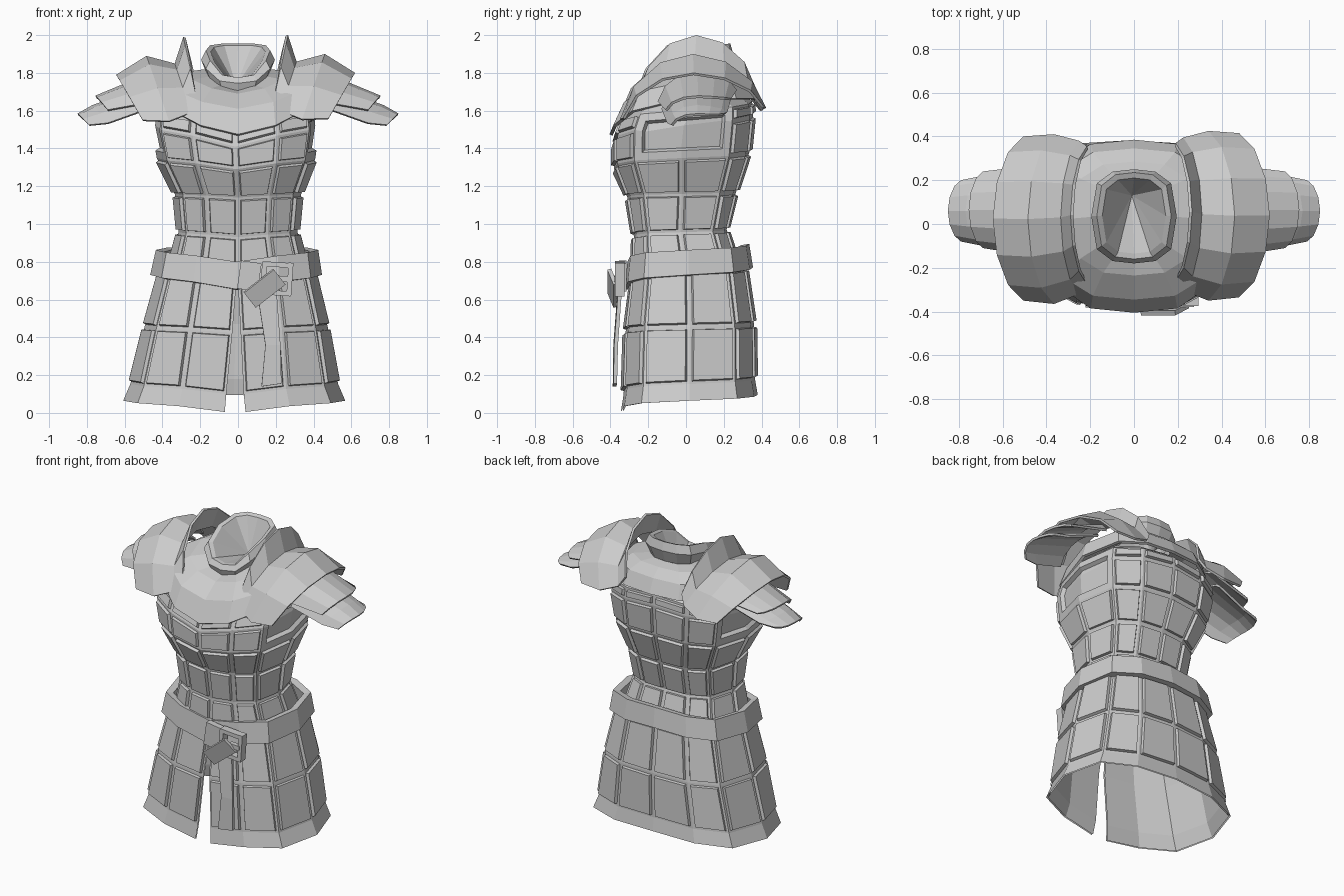
import bpy, bmesh
from math import sin, cos, radians
from mathutils import Vector, Matrix

cube = bpy.data.objects.get("Cube")
if cube:
    bpy.data.objects.remove(cube, do_unlink=True)

steel = bpy.data.materials.new("grey_steel")
steel.use_nodes = True
GREY = (0.6, 0.6, 0.6, 1)
steel.diffuse_color = GREY
steel.node_tree.nodes["Principled BSDF"].inputs["Base Color"].default_value = GREY

# How quickly a section rises from its front height to its back height
EVEN_RISE = [(k / 6) ** 0.6 for k in range(7)]
NECK_RISE = (0, 0.08, 0.5, 0.8, 0.95, 1, 1)
MANTLE_RISE = (0, 0.25, 0.65, 1, 1, 1, 1)


def finish(name, bm, thick=0):
    mesh = bpy.data.meshes.new(name)
    bm.to_mesh(mesh)
    bm.free()
    mesh.materials.append(steel)
    obj = bpy.data.objects.new(name, mesh)
    bpy.context.collection.objects.link(obj)
    if thick:
        mod = obj.modifiers.new("thickness", "SOLIDIFY")
        mod.thickness = thick
        mod.offset = -1
    return obj


def ring(w, front, back, z_front, z_back, shift=0, rise=EVEN_RISE):
    """Twelve-sided body section, starting at the front centre, going to +x."""
    mid, half = (front + back) / 2, (back - front) / 2
    xs = (0, 0.5, 0.87, 1, 0.87, 0.5, 0)
    ys = (-1, -0.95, -0.7, 0, 0.7, 0.95, 1)
    pts = []
    for i in range(12):
        k = i if i <= 6 else 12 - i
        side = 1 if i <= 6 else -1
        z = z_front + (z_back - z_front) * rise[k]
        pts.append(Vector((shift + side * w * xs[k], mid + half * ys[k], z)))
    return pts


def loft(rows, closed=True):
    """Skin rows of points; returns the mesh and its faces by row and column."""
    bm = bmesh.new()
    grid = [[bm.verts.new(p) for p in row] for row in rows]
    n = len(rows[0])
    faces = []
    for a, b in zip(grid, grid[1:]):
        faces.append([bm.faces.new((a[i], a[(i + 1) % n], b[(i + 1) % n], b[i]))
                      for i in range(n if closed else n - 1)])
    return bm, faces, grid


def raise_plates(bm, faces, gap=0.014, height=0.018):
    """Turn each face into a raised plate with a border strip around it."""
    bm.normal_update()
    bmesh.ops.inset_individual(bm, faces=faces, thickness=gap, use_even_offset=True)
    bmesh.ops.inset_individual(bm, faces=faces, thickness=0.004, depth=height, use_even_offset=True)


# Torso with rows of plates and sunken armholes
torso_rows = [ring(*r) for r in (
    (0.362, -0.28, 0.27, 0.74, 0.80),
    (0.315, -0.275, 0.215, 0.93, 0.97),
    (0.335, -0.31, 0.265, 1.14, 1.17),
    (0.42, -0.38, 0.335, 1.29, 1.38, -0.01),
    (0.45, -0.38, 0.355, 1.41, 1.58, -0.015),
    (0.44, -0.345, 0.35, 1.51, 1.65, -0.015),
    (0.36, -0.27, 0.28, 1.58, 1.70))]
bm, faces, grid = loft(torso_rows)
bm.faces.new(grid[-1])
armholes = [[faces[r][c] for r in (3, 4) for c in cols] for cols in ((2, 3), (8, 9))]
holes = armholes[0] + armholes[1]
raise_plates(bm, [f for row in faces[:5] for f in row if f not in holes])
for hole in armholes:
    bmesh.ops.inset_region(bm, faces=hole, thickness=0.04, use_even_offset=True)
    bmesh.ops.inset_region(bm, faces=hole, thickness=0.01, depth=-0.025, use_even_offset=True)
finish("torso", bm)


def skirt_rows(shrink):
    """Skirt sections, split at the front."""
    rows = []
    for (w, front, back, z_front, z_back, shift), slit in (
            ((0.588, -0.345, 0.38, 0.005, 0.095, -0.02), 0.05),
            ((0.55, -0.33, 0.365, 0.10, 0.18, -0.02), 0.042),
            ((0.485, -0.32, 0.36, 0.425, 0.47, -0.01), 0.02),
            ((0.41, -0.285, 0.315, 0.69, 0.77, -0.005), 0.004)):
        row = ring(w - shrink, front + shrink, back - shrink, z_front, z_back, shift)
        row.append(row[0] + Vector((-slit, 0, 0)))
        row[0] = row[0] + Vector((slit * 1.2, 0, 0))
        rows.append(row)
    return rows


# Plated skirt and its plain lining
bm, faces, grid = loft(skirt_rows(0), closed=False)
raise_plates(bm, [f for row in faces[1:] for f in row])
finish("skirt", bm)
bm, faces, grid = loft(skirt_rows(0.01), closed=False)
bmesh.ops.reverse_faces(bm, faces=bm.faces)
finish("skirt_lining", bm)

# Belt
bm, faces, grid = loft([ring(0.455, -0.325, 0.355, 0.655, 0.77, -0.01),
                        ring(0.43, -0.31, 0.335, 0.80, 0.895, -0.005)])
finish("belt", bm, 0.045)

# Mantle over the chest and upper back
bm, faces, grid = loft([ring(*r, rise=MANTLE_RISE) for r in (
    (0.395, -0.405, 0.385, 1.475, 1.665),
    (0.375, -0.345, 0.345, 1.61, 1.755),
    (0.28, -0.235, 0.285, 1.69, 1.805),
    (0.17, -0.15, 0.22, 1.71, 1.82))])
finish("mantle", bm, 0.018)

# Neck collar with a closed funnel inside
bm, faces, grid = loft([ring(*r, rise=NECK_RISE) for r in (
    (0.165, -0.16, 0.22, 1.69, 1.82),
    (0.195, -0.18, 0.25, 1.745, 1.90),
    (0.17, -0.16, 0.235, 1.775, 1.955),
    (0.145, -0.135, 0.21, 1.775, 1.945))])
bottom = bm.verts.new((-0.01, 0.13, 1.73))
top = grid[-1]
for i in range(12):
    bm.faces.new((top[i], top[(i + 1) % 12], bottom))
finish("collar", bm)


def arc(side, x_top, x_end, z_top, z_end, front, back):
    """Arch from front to back over the shoulder."""
    mid, half = (front + back) / 2, (back - front) / 2
    pts = []
    for i in range(7):
        a = radians(-90 + 30 * i)
        c = cos(a)
        y = mid + half * sin(a) * (1 - 0.13 * c)
        z = z_end + (z_top - z_end) * c + 0.03 * sin(a) * (1 - c)
        pts.append(Vector((side * (x_end + (x_top - x_end) * c), y, z)))
    return pts if side > 0 else pts[::-1]


# Shoulder guards and the two overlapping arm plates on each side
SHOULDER = {
    "shoulder_guard": ((0.62, 0.48, 1.80, 1.59, -0.345, 0.405),
                       (0.46, 0.34, 1.90, 1.585, -0.36, 0.415),
                       (0.31, 0.225, 1.86, 1.63, -0.315, 0.385),
                       (0.265, 0.19, 2.0, 1.69, -0.27, 0.36)),
    "upper_arm_plate": ((0.755, 0.69, 1.68, 1.635, -0.11, 0.24),
                        (0.44, 0.44, 1.81, 1.68, -0.15, 0.27)),
    "lower_arm_plate": ((0.85, 0.79, 1.585, 1.555, -0.08, 0.20),
                        (0.77, 0.69, 1.63, 1.565, -0.10, 0.22),
                        (0.48, 0.48, 1.73, 1.64, -0.13, 0.24)),
}
for side, label in ((1, "left"), (-1, "right")):
    for part, rows in SHOULDER.items():
        bm, faces, grid = loft([arc(side, *r) for r in rows], closed=False)
        if part == "shoulder_guard":
            shift = (0, 0.01, 0) if side > 0 else (-0.025, -0.005, -0.01)
            bmesh.ops.translate(bm, verts=bm.verts, vec=shift)
        finish(label + "_" + part, bm, 0.014)


def box(name, centre, size, tilt=0, lean=0):
    bm = bmesh.new()
    bmesh.ops.create_cube(bm, size=1)
    turn = Matrix.Rotation(radians(tilt), 4, "Y") @ Matrix.Rotation(radians(lean), 4, "X")
    bmesh.ops.transform(bm, matrix=Matrix.Translation(centre) @ turn @ Matrix.Diagonal((*size, 1)),
                        verts=bm.verts)
    return finish(name, bm)


# Buckle frame, prong and strap
for dx in (-0.07, 0.07):
    box("buckle_side", (0.205 + dx, -0.35, 0.71), (0.026, 0.05, 0.17), 4)
for dz in (-0.075, 0.075):
    box("buckle_bar", (0.205, -0.35, 0.71 + dz), (0.15, 0.05, 0.026), 4)
box("buckle_prong", (0.235, -0.365, 0.71), (0.075, 0.03, 0.03), 4)
box("strap_knot", (0.06, -0.335, 0.725), (0.11, 0.04, 0.15), 8)
box("strap_fold", (0.14, -0.39, 0.66), (0.20, 0.022, 0.105), -38, 18)
bm, faces, grid = loft([[Vector(p) for p in row] for row in (
    ((0.125, -0.388, 0.14), (0.23, -0.385, 0.155)),
    ((0.145, -0.385, 0.36), (0.225, -0.38, 0.36)),
    ((0.105, -0.365, 0.62), (0.205, -0.36, 0.64)))], closed=False)
finish("hanging_strap", bm, 0.02)
